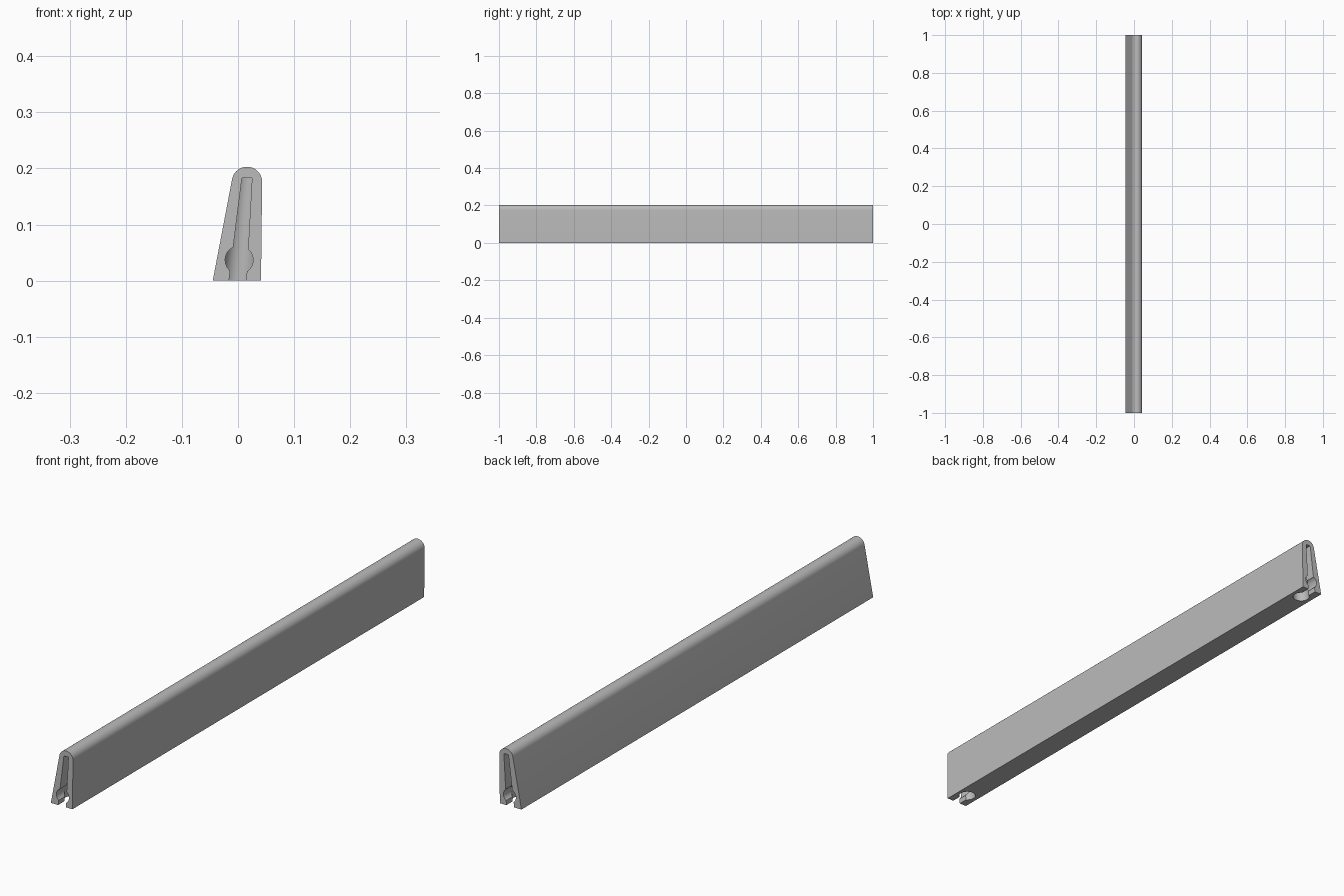
import bpy, bmesh, math
from mathutils import Vector

cube = bpy.data.objects.get("Cube")
if cube:
    bpy.data.objects.remove(cube, do_unlink=True)

grey = bpy.data.materials.new("plain grey")
grey.use_nodes = True
COLOUR = (0.5, 0.5, 0.5, 1)
grey.diffuse_color = COLOUR
grey.node_tree.nodes["Principled BSDF"].inputs["Base Color"].default_value = COLOUR


def arc(cx, cz, r, start, end, steps):
    angles = [math.radians(start + (end - start) * i / steps) for i in range(steps + 1)]
    return [(cx + r * math.cos(a), cz + r * math.sin(a)) for a in angles]


def prism(name, rings):
    """Solid lofted between two matching rings of points."""
    bm = bmesh.new()
    a, b = [[bm.verts.new(p) for p in ring] for ring in rings]
    n = len(a)
    bm.faces.new(a)
    bm.faces.new(b)
    for i in range(n):
        j = (i + 1) % n
        bm.faces.new((a[i], a[j], b[j], b[i]))
    bmesh.ops.recalc_face_normals(bm, faces=bm.faces)
    mesh = bpy.data.meshes.new(name)
    bm.to_mesh(mesh)
    bm.free()
    mesh.materials.append(grey)
    obj = bpy.data.objects.new(name, mesh)
    bpy.context.collection.objects.link(obj)
    return obj


def extrude(name, profile, y0, y1):
    return prism(name, [[(x, y, z) for x, z in profile] for y in (y0, y1)])


# Leaning wedge bar with a rounded top
profile = [(-0.045, 0), (0.041, 0)] + arc(0.016, 0.176, 0.027, 0, 169, 24)
bar = extrude("bar", profile, -1, 1)

# Keyhole slot at each end, finishing in a tapered round pocket
SLOT = [(-0.0173, -0.01), (0.0143, -0.01), (0.025, 0.183), (0.007, 0.183)]
BORE = arc(0.002, 0.037, 0.025, 0, 345, 23)
LOW, HIGH = Vector((-0.002, 0, -0.01)), Vector((0.016, 0, 0.183))
cutters = []
for side in (-1, 1):
    outer, inner = side * 1.05, side * 0.94
    cutters.append(extrude("slot_cutter", SLOT, outer, inner))
    cutters.append(extrude("bore_cutter", BORE, outer, inner))
    rings = [[(c.x + x, inner + y, c.z) for x, y in arc(0, 0, r, 0, 348.75, 31)]
             for c, r in ((LOW, 0.03), (HIGH, 0.02))]
    cutters.append(prism("pocket_cutter", rings))

for cutter in cutters:
    cutter.hide_render = True
    mod = bar.modifiers.new(cutter.name, "BOOLEAN")
    mod.operation = "DIFFERENCE"
    mod.solver = "EXACT"
    mod.object = cutter

# Bake the cuts and drop the cutters
bpy.context.view_layer.update()
result = bpy.data.meshes.new_from_object(bar.evaluated_get(bpy.context.evaluated_depsgraph_get()))
bar.modifiers.clear()
bar.data = result
for cutter in cutters:
    bpy.data.objects.remove(cutter, do_unlink=True)

bpy.context.view_layer.objects.active = bar
bar.select_set(True)
bpy.ops.object.shade_smooth_by_angle(angle=math.radians(30))
